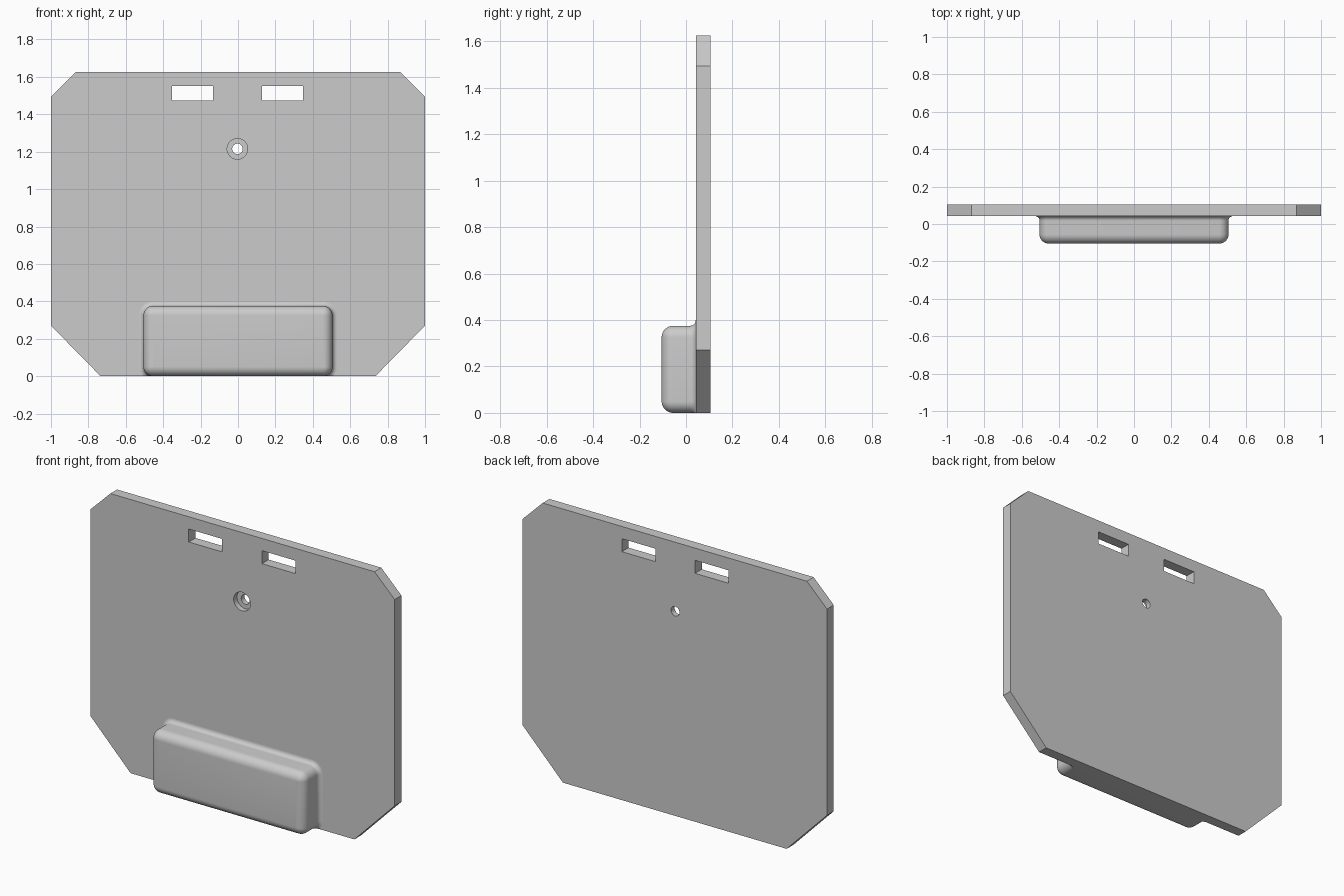
import bpy, bmesh, math

cube = bpy.data.objects.get("Cube")
if cube:
    bpy.data.objects.remove(cube, do_unlink=True)

grey = bpy.data.materials.new("plain_grey")
grey.use_nodes = True
grey.diffuse_color = (0.6, 0.6, 0.6, 1)
grey.node_tree.nodes["Principled BSDF"].inputs["Base Color"].default_value = (0.6, 0.6, 0.6, 1)

FRONT, BACK = 0.042, 0.105      # plate faces along y
HEIGHT = 1.625


def loft(name, rings):
    """Skin a list of matching closed rings and cap both ends."""
    bm = bmesh.new()
    loops = [[bm.verts.new(p) for p in ring] for ring in rings]
    n = len(loops[0])
    for a, b in zip(loops, loops[1:]):
        for i in range(n):
            j = (i + 1) % n
            bm.faces.new((a[i], a[j], b[j], b[i]))
    bm.faces.new(loops[0][::-1])
    bm.faces.new(loops[-1])
    bmesh.ops.remove_doubles(bm, verts=bm.verts, dist=1e-5)
    bmesh.ops.recalc_face_normals(bm, faces=bm.faces)
    mesh = bpy.data.meshes.new(name)
    bm.to_mesh(mesh)
    bm.free()
    mesh.materials.append(grey)
    obj = bpy.data.objects.new(name, mesh)
    bpy.context.collection.objects.link(obj)
    return obj


def prism(name, outline, y0, y1):
    return loft(name, [[(x, y, z) for x, z in outline] for y in (y0, y1)])


def select(obj):
    bpy.ops.object.select_all(action='DESELECT')
    obj.select_set(True)
    bpy.context.view_layer.objects.active = obj


def cut(target, cutter):
    mod = target.modifiers.new("cut", 'BOOLEAN')
    mod.operation, mod.solver, mod.object = 'DIFFERENCE', 'EXACT', cutter
    select(target)
    bpy.ops.object.modifier_apply(modifier=mod.name)
    bpy.data.objects.remove(cutter, do_unlink=True)


def circle(x, z, r, n=48):
    return [(x + r * math.cos(math.tau * i / n), z + r * math.sin(math.tau * i / n)) for i in range(n)]


# Back plate with clipped corners
half = [(0.735, 0), (1, 0.27), (1, 1.495), (0.868, HEIGHT)]
plate = prism("back_plate", half + [(-x, z) for x, z in reversed(half)], FRONT, BACK)

# Two hanging slots
for x in (-0.243, 0.238):
    w, z0, z1 = 0.11, 1.475, 1.552
    slot = [(x - w, z0), (x + w, z0), (x + w, z1), (x - w, z1)]
    cut(plate, prism("slot_cutter", slot, FRONT - 0.1, BACK + 0.1))

# Counterbored screw hole
cut(plate, prism("bore_cutter", circle(-0.003, 1.215, 0.055), FRONT - 0.1, FRONT + 0.032))
cut(plate, prism("hole_cutter", circle(-0.003, 1.215, 0.028), FRONT - 0.1, BACK + 0.1))

# Rounded block, blended into the plate by a fillet
W, TOP, NOSE, R, FILLET, STEPS = 0.505, 0.375, -0.105, 0.05, 0.025, 8


def section(y, grow):
    """Rounded rectangle at depth y, offset by grow and kept above the base."""
    ring = []
    r = R + grow
    for k, (cx, cz) in enumerate([(W - R, TOP - R), (R - W, TOP - R), (R - W, R), (W - R, R)]):
        for i in range(STEPS + 1):
            a = math.pi / 2 * (k + i / STEPS)
            ring.append((cx + r * math.cos(a), y, max(0, cz + r * math.sin(a))))
    return ring


rings = []
for i in range(STEPS + 1):
    a = math.pi / 2 * i / STEPS
    rings.append(section(NOSE + R * (1 - math.cos(a)), R * (math.sin(a) - 0.998)))
for i in range(STEPS + 1):
    a = math.pi / 2 * i / STEPS
    rings.append(section(FRONT - FILLET * (1 - math.sin(a)), FILLET * (1 - math.cos(a))))
block = loft("front_block", rings)

for obj in (plate, block):
    select(obj)
    bpy.ops.object.shade_smooth_by_angle(angle=math.radians(30))
